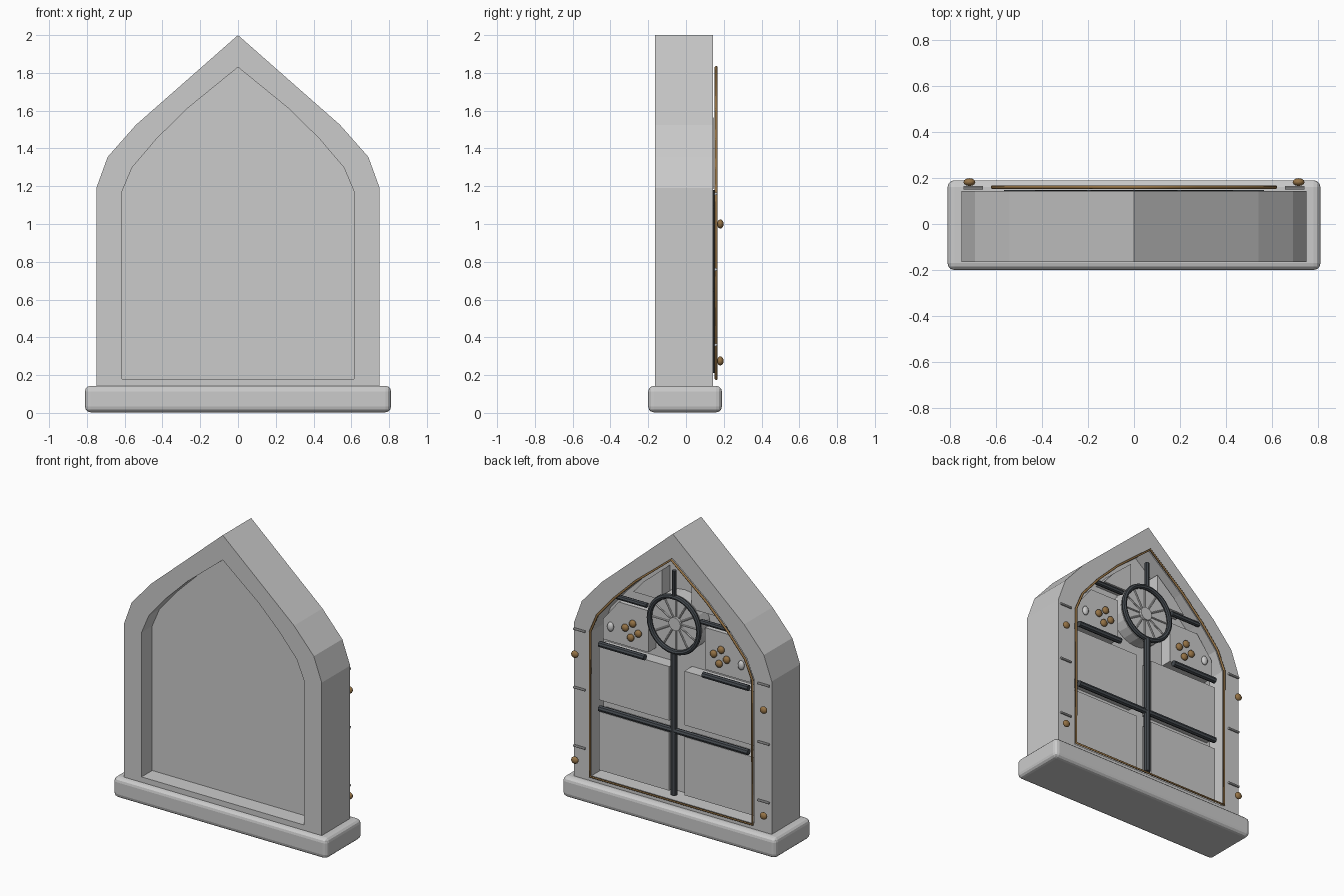
import bpy, bmesh, math
from mathutils import Vector

if "Cube" in bpy.data.objects:
    bpy.data.objects.remove(bpy.data.objects["Cube"])


def material(name, color):
    m = bpy.data.materials.new(name)
    m.diffuse_color = (*color, 1)
    m.use_nodes = True
    m.node_tree.nodes["Principled BSDF"].inputs["Base Color"].default_value = m.diffuse_color
    return m


IRON = material("iron", (0.06, 0.07, 0.08))
BRONZE = material("bronze", (0.30, 0.17, 0.06))
SILVER = material("silver", (0.55, 0.55, 0.55))


def finish(name, bm, mat=None, smooth=False):
    bmesh.ops.recalc_face_normals(bm, faces=bm.faces)
    me = bpy.data.meshes.new(name)
    bm.to_mesh(me)
    bm.free()
    ob = bpy.data.objects.new(name, me)
    bpy.context.collection.objects.link(ob)
    if mat:
        me.materials.append(mat)
    for p in me.polygons:
        p.use_smooth = smooth
    return ob


def prism(name, pts, y0, y1, mat=None):
    """Extrude an x-z outline between two depths."""
    bm = bmesh.new()
    a = [bm.verts.new((x, y0, z)) for x, z in pts]
    b = [bm.verts.new((x, y1, z)) for x, z in pts]
    bm.faces.new(a)
    bm.faces.new(b)
    for i in range(len(pts)):
        j = (i + 1) % len(pts)
        bm.faces.new((a[i], a[j], b[j], b[i]))
    return finish(name, bm, mat)


def rod(name, p, q, r, mat, sides=8):
    p, q = Vector(p), Vector(q)
    bm = bmesh.new()
    bmesh.ops.create_cone(bm, cap_ends=True, segments=sides, radius1=r, radius2=r, depth=(q - p).length)
    bm.transform((q - p).to_track_quat('Z', 'Y').to_matrix().to_4x4())
    bmesh.ops.translate(bm, verts=bm.verts, vec=(p + q) / 2)
    return finish(name, bm, mat)


def stud(name, loc, size, mat):
    bm = bmesh.new()
    bmesh.ops.create_uvsphere(bm, u_segments=12, v_segments=8, radius=1)
    bmesh.ops.scale(bm, verts=bm.verts, vec=size)
    bmesh.ops.translate(bm, verts=bm.verts, vec=loc)
    return finish(name, bm, mat, True)


def mirrored(half):
    return half + [(-x, z) for x, z in reversed(half) if x > 0]


# Pointed arch frame
outer = mirrored([(.75, .1), (.75, 1.19), (.69, 1.355), (.54, 1.525), (.35, 1.692), (0, 2)])
inner = mirrored([(.615, .18), (.615, 1.17), (.56, 1.30), (.43, 1.452), (.27, 1.61), (0, 1.83)])
bm = bmesh.new()
loops = [[bm.verts.new((x, y, z)) for x, z in prof]
         for prof, y in ((outer, -.165), (outer, .143), (inner, .143), (inner, -.165))]
n = len(outer)
for k in range(4):
    a, b = loops[k], loops[(k + 1) % 4]
    for i in range(n):
        j = (i + 1) % n
        bm.faces.new((a[i], a[j], b[j], b[i]))
finish("arch_frame", bm)

# Backing panel
prism("backing_panel", inner, -.05, .015)

# Sill
bm = bmesh.new()
bmesh.ops.create_cube(bm, size=1)
bmesh.ops.scale(bm, verts=bm.verts, vec=(1.62, .39, .14))
bmesh.ops.translate(bm, verts=bm.verts, vec=(0, -.005, .073))
bmesh.ops.bevel(bm, geom=bm.edges[:], offset=.03, segments=3, profile=.5, affect='EDGES')
finish("sill", bm)

# Bronze trim around the opening
cu = bpy.data.curves.new("trim", 'CURVE')
cu.dimensions = '3D'
cu.bevel_depth = .008
cu.bevel_resolution = 1
sp = cu.splines.new('POLY')
sp.points.add(n - 1)
for p, (x, z) in zip(sp.points, inner):
    p.co = (x, .16, z, 1)
sp.use_cyclic_u = True
cu.materials.append(BRONZE)
bpy.context.collection.objects.link(bpy.data.objects.new("opening_trim", cu))

# Panes and side details, both sides
BY = .128
panes = {
    "lower_pane": [(.057, .21), (.59, .21), (.59, .61), (.057, .61)],
    "middle_pane": [(.057, .69), (.59, .69), (.59, 1.06), (.057, 1.06)],
    "upper_pane": [(.215, 1.115), (.56, 1.115), (.56, 1.25), (.44, 1.40), (.215, 1.40)],
    "apex_pane": [(.11, 1.50), (.33, 1.50), (.25, 1.59), (.11, 1.71)],
}
for s, side in ((1, "right"), (-1, "left")):
    for name, pts in panes.items():
        prism(f"{name}_{side}", [(s * x, z) for x, z in pts], .01, .10)
    # Short glazing bars
    rod(f"spring_bar_{side}", (s * .22, BY, 1.09), (s * .565, BY, 1.09), .02, IRON)
    rod(f"upper_bar_{side}", (s * .205, BY, 1.45), (s * .43, BY, 1.45), .017, IRON)
    # Four stud flower and silver bead
    for k in range(4):
        t = k * math.pi / 2 + .15
        stud(f"flower_stud_{side}_{k}", (s * .335 + .05 * math.cos(t), .11, 1.235 + .05 * math.sin(t)),
             (.025, .018, .025), BRONZE)
    stud(f"bead_{side}", (s * .495, .11, 1.22), (.023, .016, .032), SILVER)
    # Frame studs and pins
    for z in (.275, 1.0):
        stud(f"frame_stud_{side}", (s * .715, .182, z), (.026, .017, .024), BRONZE)
    for z in (.36, .76, 1.16):
        rod(f"frame_pin_{side}", (s * .655, .158, z), (s * .74, .158, z), .008, SILVER)

# Long glazing bars
rod("lower_mullion", (0, BY, .21), (0, BY, 1.18), .022, IRON)
rod("upper_mullion", (0, BY, 1.55), (0, BY, 1.745), .015, IRON)
rod("cross_bar", (-.565, BY, .65), (.565, BY, .65), .02, IRON)

# Rosette: disc, hub, spokes and ring
CZ = 1.375
rod("rosette_disc", (0, .01, CZ), (0, .105, CZ), .195, None, 24)
rod("rosette_hub", (0, .10, CZ), (0, .125, CZ), .045, None, 16)
for k in range(12):
    a = 2 * math.pi * k / 12
    d = Vector((math.cos(a), 0, math.sin(a)))
    c = Vector((0, .108, CZ))
    rod(f"rosette_spoke_{k}", c + d * .04, c + d * .185, .006, None, 6)
bpy.ops.mesh.primitive_torus_add(major_radius=.188, minor_radius=.017, major_segments=32,
                                 minor_segments=8, location=(0, BY, CZ), rotation=(math.pi / 2, 0, 0))
ring = bpy.context.object
ring.name = "rosette_ring"
ring.data.materials.append(IRON)
bpy.ops.object.shade_smooth_by_angle()
